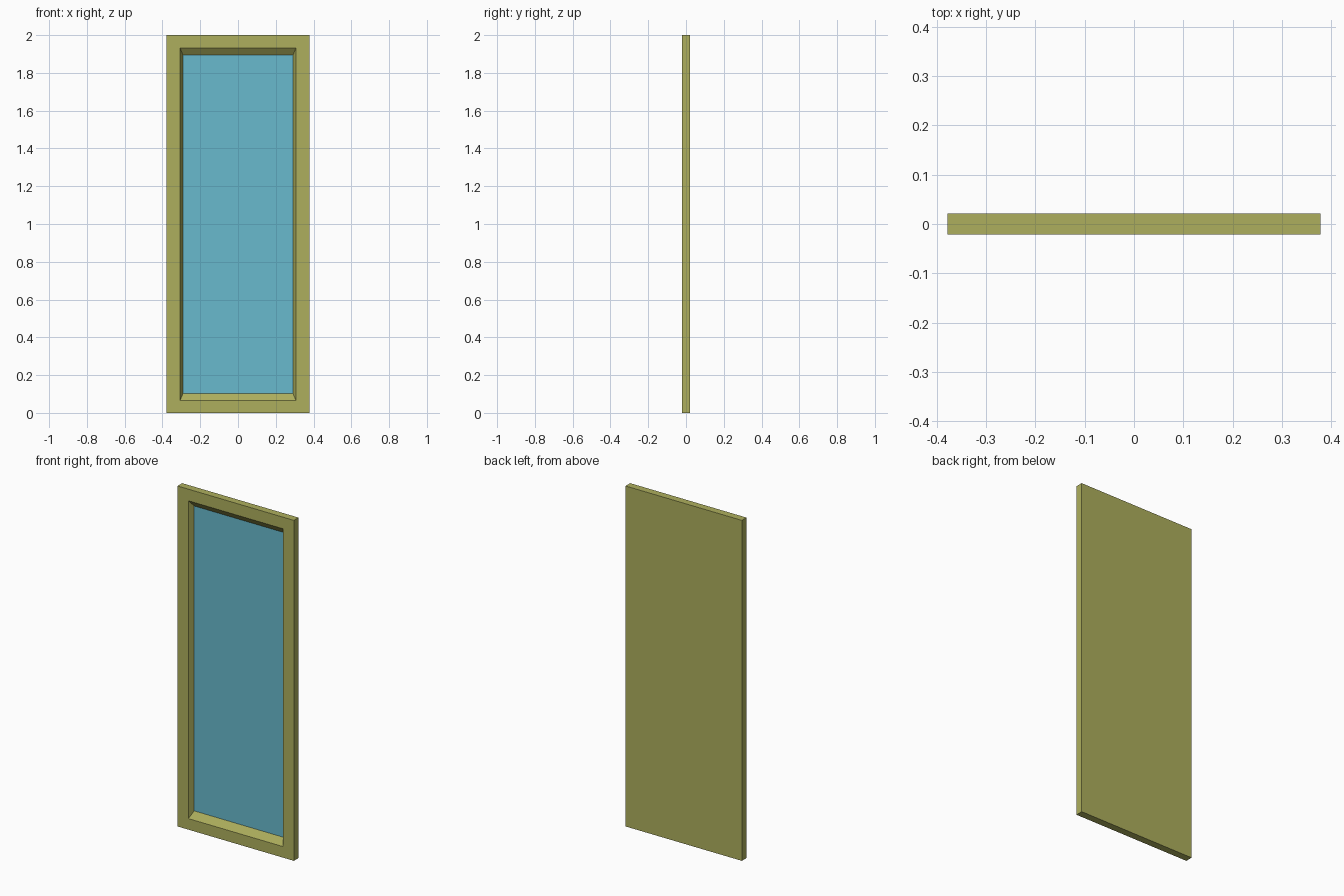
import bpy, bmesh

if "Cube" in bpy.data.objects:
    bpy.data.objects.remove(bpy.data.objects["Cube"])

W, H, T = 0.378, 2.0, 0.0215      # half width, height, half thickness
REAR = 0.009                      # depth position of the glass


def material(name, color):
    m = bpy.data.materials.new(name)
    m.diffuse_color = (*color, 1)
    m.use_nodes = True
    m.node_tree.nodes["Principled BSDF"].inputs["Base Color"].default_value = m.diffuse_color
    return m


def rect(bm, half_w, z0, z1, y):
    return [bm.verts.new((x, y, z)) for x, z in
            ((-half_w, z0), (half_w, z0), (half_w, z1), (-half_w, z1))]


def finish(bm, name, mat):
    me = bpy.data.meshes.new(name)
    bm.to_mesh(me)
    bm.free()
    me.materials.append(mat)
    ob = bpy.data.objects.new(name, me)
    bpy.context.collection.objects.link(ob)
    return ob


# Frame: back panel, outer sides, front border and sloped inner lip
bm = bmesh.new()
loops = [rect(bm, W, 0, H, T),
         rect(bm, W, 0, H, -T),
         rect(bm, 0.307, 0.065, 1.932, -T),
         rect(bm, 0.291, 0.103, 1.894, REAR)]
for a, b in zip(loops, loops[1:]):
    for i in range(4):
        j = (i + 1) % 4
        bm.faces.new((a[i], a[j], b[j], b[i]))
bm.faces.new(loops[0][::-1])
finish(bm, "mirror_frame", material("frame_olive", (0.42, 0.43, 0.11)))

# Glass pane closing the recess, facing the front
bm = bmesh.new()
bm.faces.new(rect(bm, 0.291, 0.103, 1.894, REAR))
finish(bm, "mirror_glass", material("glass_blue", (0.14, 0.49, 0.61)))
